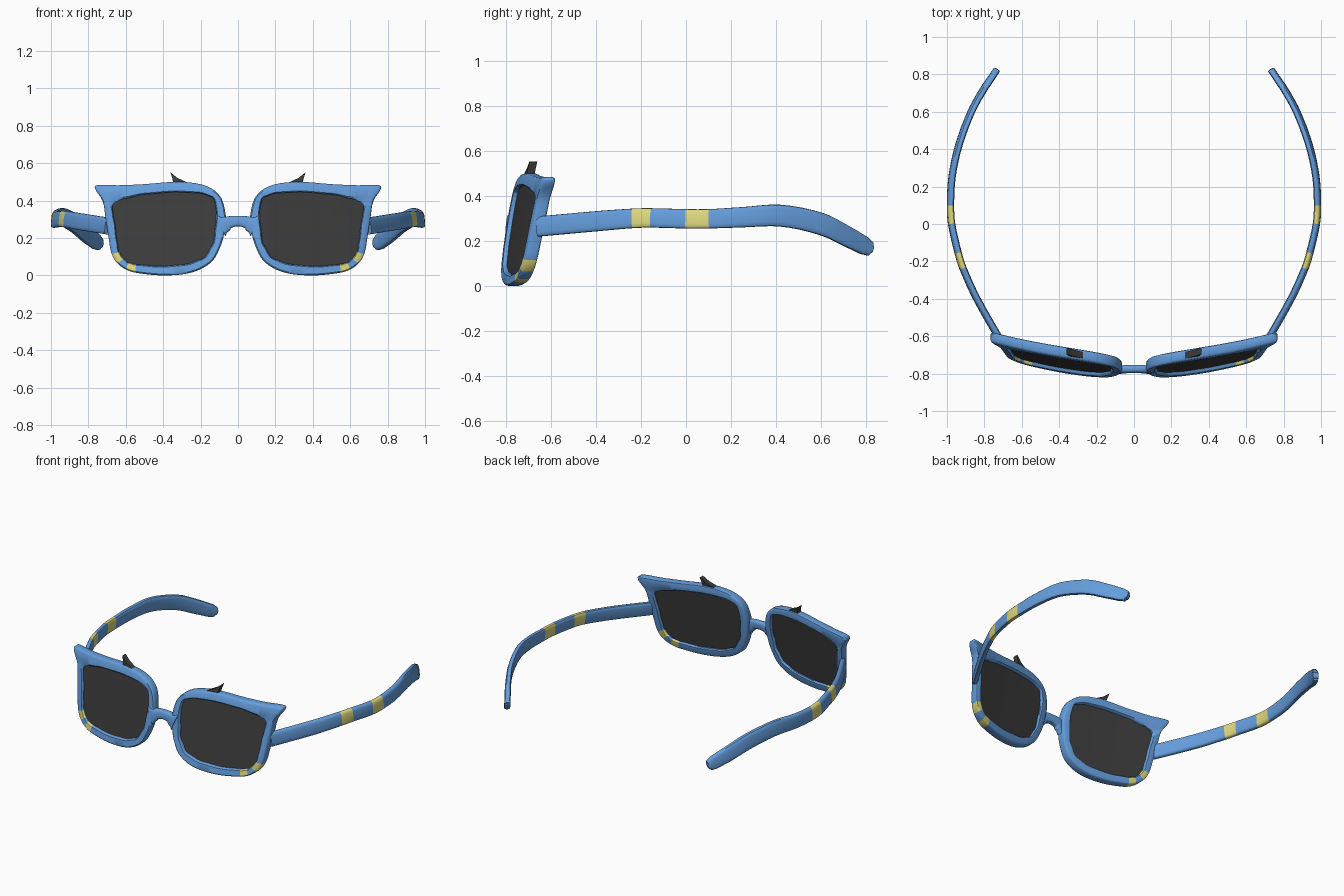
import bpy, bmesh, math
from mathutils import Vector

default = bpy.data.objects.get("Cube")
if default:
    bpy.data.objects.remove(default)


def material(name, rgb):
    mat = bpy.data.materials.new(name)
    mat.use_nodes = True
    mat.diffuse_color = (*rgb, 1)
    mat.node_tree.nodes["Principled BSDF"].inputs["Base Color"].default_value = (*rgb, 1)
    return mat


blue = material("frame blue", (0.13, 0.34, 0.72))
yellow = material("stripe yellow", (0.73, 0.69, 0.21))
dark = material("dark grey", (0.045, 0.045, 0.045))


def spline(points, closed=False, steps=4):
    """Smooth path through the points; returns samples and their segment numbers."""
    pts = [Vector(p) for p in points]
    n = len(pts)

    def direction(i):
        if closed:
            return (pts[(i + 1) % n] - pts[i - 1]).normalized()
        return (pts[min(i + 1, n - 1)] - pts[max(i - 1, 0)]).normalized()

    samples, segments = [], []
    for i in range(n if closed else n - 1):
        j = (i + 1) % n
        a, b = pts[i], pts[j]
        chord = (b - a).length
        ta, tb = direction(i) * chord, direction(j) * chord
        for k in range(steps):
            u = k / steps
            v = 1 - u
            samples.append(a * (v * v * (1 + 2 * u)) + b * (u * u * (3 - 2 * u))
                           + ta * (u * v * v) - tb * (u * u * v))
            segments.append(i)
    if not closed:
        samples.append(pts[-1])
    return samples, segments


def finish(name, bm, mats, angle=40):
    bmesh.ops.remove_doubles(bm, verts=bm.verts, dist=0.0001)
    bmesh.ops.recalc_face_normals(bm, faces=bm.faces)
    mesh = bpy.data.meshes.new(name)
    bm.to_mesh(mesh)
    bm.free()
    for mat in mats:
        mesh.materials.append(mat)
    obj = bpy.data.objects.new(name, mesh)
    bpy.context.collection.objects.link(obj)
    bpy.ops.object.select_all(action='DESELECT')
    obj.select_set(True)
    bpy.context.view_layer.objects.active = obj
    bpy.ops.object.shade_smooth_by_angle(angle=math.radians(angle))
    return obj


def loft(name, rings, mats, segments=None, striped=(), closed=False, side=1):
    """Skin a row of rings; faces of striped segments take the second material."""
    bm = bmesh.new()
    rows = [[bm.verts.new((p[0] * side, p[1], p[2])) for p in ring] for ring in rings]
    count = len(rows)
    for i in range(count if closed else count - 1):
        a, b = rows[i], rows[(i + 1) % count]
        for k in range(len(a)):
            m = (k + 1) % len(a)
            face = bm.faces.new((a[k], a[m], b[m], b[k]))
            if segments and segments[i] in striped:
                face.material_index = 1
    if not closed:
        bm.faces.new(rows[0])
        bm.faces.new(rows[-1])
    return finish(name, bm, mats)


def on_front(x, z, depth):
    """Point on the wrapped, back-leaning front of the glasses."""
    return Vector((x, -0.85 + 0.1 * abs(x) + 0.1 * x * x + 0.17 * z + depth, z))


def tube(name, path, width, striped=(), side=1):
    """Rounded bar along (x, y, z, height) points."""
    samples, segments = spline(path)
    rings = []
    for i, s in enumerate(samples):
        t = (samples[min(i + 1, len(samples) - 1)] - samples[max(i - 1, 0)]).to_3d().normalized()
        out = Vector((t.y, -t.x, 0)).normalized()
        up = out.cross(t)
        ring = []
        for k in range(16):
            a = math.tau * k / 16
            c, d = math.cos(a), math.sin(a)
            across = math.copysign(abs(c) ** 0.6, c) * width / 2
            rise = math.copysign(abs(d) ** 0.6, d) * s[3] / 2
            ring.append(s.to_3d() + out * (across - 0.1 * rise) + up * rise)
        rings.append(ring)
    return loft(name, rings, [blue, yellow], segments, striped, side=side)


# Rim outline: outer x, z then inner x, z
RIM = [
    (.765, .465, .668, .38), (.725, .40, .67, .35), (.71, .32, .66, .29),
    (.69, .19, .645, .18), (.675, .115, .635, .125), (.645, .065, .61, .09),
    (.60, .032, .585, .07), (.55, .015, .545, .06), (.40, 0, .42, .05),
    (.25, .015, .28, .06), (.15, .065, .19, .09), (.10, .14, .14, .16),
    (.07, .25, .122, .26), (.07, .35, .118, .36), (.105, .435, .14, .42),
    (.19, .485, .21, .44), (.33, .50, .34, .445), (.50, .488, .50, .433),
    (.64, .482, .61, .41), (.757, .482, .655, .393),
]
# Cross-sections: share of the way across, depth
RIM_SECTION = [(0, .047), (0, .012), (.06, .004), (.16, 0), (.88, 0), (1, .008),
               (1, .05), (.88, .058), (.16, .058), (.06, .055)]
LENS_SECTION = [(0, .018), (.5, .018), (1, .018), (1, .04), (.5, .04), (0, .04)]
LENS_CENTRE = Vector((.39, .25))

# Temple arm: x, y, z, height
TEMPLE = [
    (.695, -.655, .264, .09), (.84, -.40, .287, .09), (.915, -.235, .30, .087),
    (.94, -.155, .302, .086), (.975, 0, .298, .086), (.981, .10, .298, .086),
    (.973, .25, .305, .09), (.937, .42, .312, .097), (.87, .60, .275, .1),
    (.81, .71, .222, .095), (.76, .785, .182, .086), (.742, .812, .167, .07),
    (.735, .823, .161, .035),
]

outline, outline_segments = spline(RIM, closed=True)

for label, side in (("left", 1), ("right", -1)):
    # Rim with two stripes round its lower outer corner
    rings = []
    for s in outline:
        outer, inner = Vector(s[:2]), Vector(s[2:])
        rings.append([on_front(*outer.lerp(inner, t), d) for t, d in RIM_SECTION])
    loft(label + "_rim", rings, [blue, yellow], outline_segments, (4, 6), True, side)

    # Curved dark lens
    rings = [[on_front(*Vector(s[2:]).lerp(LENS_CENTRE, t), d) for t, d in LENS_SECTION]
             for s in outline]
    loft(label + "_lens", rings, [dark], closed=True, side=side)

    # Small pointed fin on the top edge
    fin = [(.25, .488), (.285, .503), (.325, .522), (.362, .552), (.35, .515), (.345, .485)]
    loft(label + "_fin", [[on_front(x, z, d) for x, z in fin] for d in (.012, .047)],
         [dark], side=side)

    # Striped temple arm
    tube(label + "_temple", TEMPLE, .036, (2, 4), side)

# Arched bridge, wider where it meets the rims
half = [(.09, .265, .115), (.07, .273, .085), (.045, .285, .063), (0, .291, .056)]
stations = [(-x, z, h) for x, z, h in half] + half[-2::-1]
tube("bridge", [(*on_front(x, z, .025 - .1 * abs(x)), h) for x, z, h in stations], .042)
